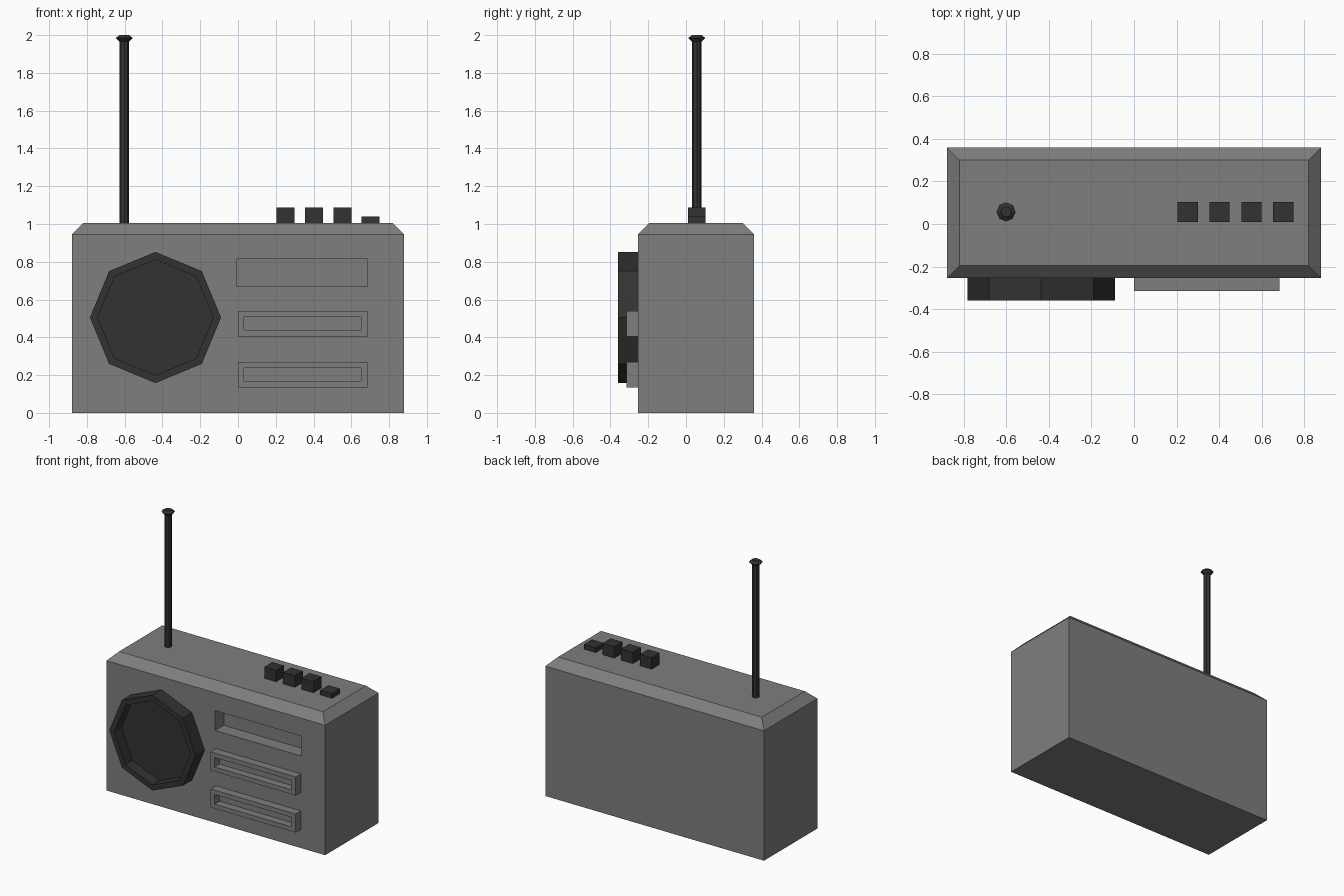
import bpy, bmesh, math
from mathutils import Matrix, Vector

if "Cube" in bpy.data.objects:
    bpy.data.objects.remove(bpy.data.objects["Cube"])


def material(name, value):
    m = bpy.data.materials.new(name)
    m.diffuse_color = (value, value, value, 1)
    m.use_nodes = True
    m.node_tree.nodes["Principled BSDF"].inputs["Base Color"].default_value = m.diffuse_color
    return m


GREY = material("case_grey", 0.21)
DARK = material("dark_plastic", 0.032)


def finish(bm, name, mat):
    bmesh.ops.recalc_face_normals(bm, faces=bm.faces)
    mesh = bpy.data.meshes.new(name)
    bm.to_mesh(mesh)
    bm.free()
    mesh.materials.append(mat)
    obj = bpy.data.objects.new(name, mesh)
    bpy.context.collection.objects.link(obj)
    return obj


def box_bm(x0, x1, y0, y1, z0, z1):
    bm = bmesh.new()
    centre = Vector(((x0 + x1) / 2, (y0 + y1) / 2, (z0 + z1) / 2))
    size = Vector((x1 - x0, y1 - y0, z1 - z0))
    bmesh.ops.create_cube(bm, size=1, matrix=Matrix.Translation(centre) @ Matrix.Diagonal(size).to_4x4())
    return bm


def facing(bm, direction):
    bm.normal_update()
    return max(bm.faces, key=lambda f: f.normal.dot(Vector(direction)))


def recess_front(bm, rim, depth):
    """Inset the front face and push it straight back."""
    face = facing(bm, (0, -1, 0))
    bmesh.ops.inset_region(bm, faces=[face], thickness=rim, use_even_offset=True)
    new = bmesh.ops.extrude_discrete_faces(bm, faces=[face])["faces"]
    bmesh.ops.translate(bm, verts=new[0].verts, vec=(0, depth, 0))


# Case with a chamfered top
bm = box_bm(-0.88, 0.88, -0.255, 0.36, 0, 0.945)
bmesh.ops.inset_region(bm, faces=[facing(bm, (0, 0, 1))], thickness=0.06, depth=0.06, use_even_offset=True)
for v in bm.verts:
    v.co.z = min(v.co.z, 1.005)
case = finish(bm, "case", GREY)

# Dial slot cut into the case
cutter = finish(box_bm(-0.005, 0.685, -0.5, -0.155, 0.67, 0.815), "slot_cutter", GREY)
cutter.hide_render = True
cutter.hide_viewport = True
cut = case.modifiers.new("dial_slot", "BOOLEAN")
cut.object = cutter
cut.operation = "DIFFERENCE"
cut.solver = "EXACT"

# Two raised frames below the slot
for i, z in enumerate((0.135, 0.405)):
    bm = box_bm(0, 0.685, -0.315, -0.25, z, z + 0.135)
    recess_front(bm, 0.033, 0.055)
    finish(bm, f"vent_frame_{i + 1}", GREY)

# Octagonal speaker with a recessed face
bm = bmesh.new()
place = Matrix.Translation((-0.437, -0.305, 0.505)) @ Matrix.Rotation(math.pi / 2, 4, "X")
bmesh.ops.create_cone(bm, cap_ends=True, segments=8, radius1=0.347, radius2=0.347, depth=0.11, matrix=place)
recess_front(bm, 0.038, 0.08)
finish(bm, "speaker", DARK)

# Push buttons, the last one pressed down
for i, top in enumerate((1.088, 1.088, 1.088, 1.04)):
    x = 0.205 + 0.15 * i
    finish(box_bm(x, x + 0.095, 0.01, 0.103, 0.99, top), f"button_{i + 1}", DARK)

# Antenna rod and tip, lathed from one profile
bm = bmesh.new()
profile = [(0.025, 0.99), (0.025, 1.965), (0.045, 1.985), (0.025, 2.0)]
rings = [[bm.verts.new((-0.602 + r * math.cos(a), 0.057 + r * math.sin(a), z))
          for a in (k * math.pi / 4 for k in range(8))] for r, z in profile]
for low, high in zip(rings, rings[1:]):
    for k in range(8):
        n = (k + 1) % 8
        bm.faces.new((low[k], low[n], high[n], high[k]))
bm.faces.new(rings[0][::-1])
bm.faces.new(rings[-1])
finish(bm, "antenna", DARK)
